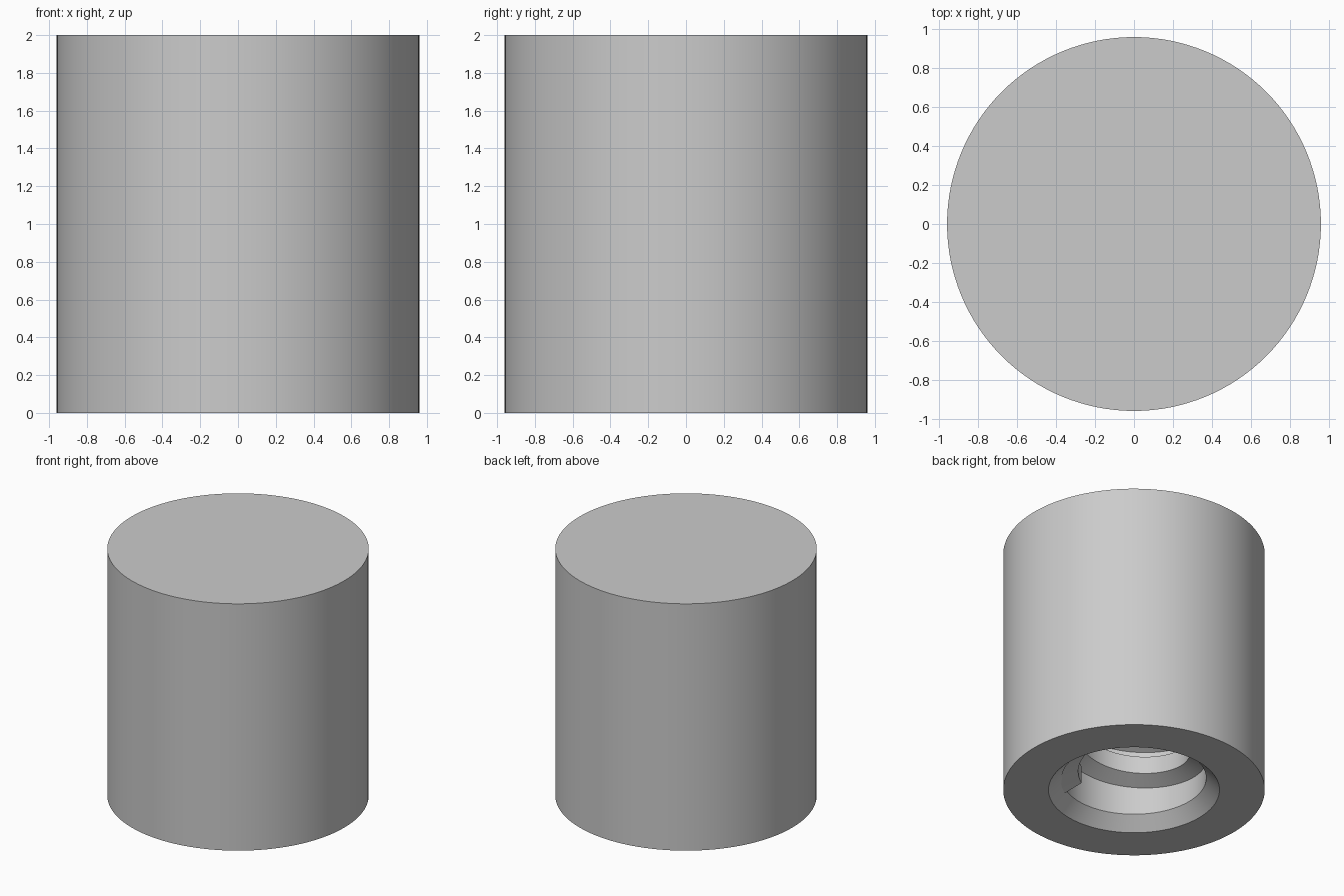
import bpy, bmesh, math
from mathutils import Vector

cube = bpy.data.objects.get("Cube")
if cube:
    bpy.data.objects.remove(cube, do_unlink=True)

HEIGHT, OUTER, MOUTH = 2.0, 0.96, 0.628
ROOT, CREST = 0.53, 0.41
CHAMFER, DEPTH, PITCH = 0.10, 1.3, 0.30
SEGMENTS = 128

grey = bpy.data.materials.new("plain_grey")
grey.use_nodes = True
colour = (0.6, 0.6, 0.6, 1)
grey.diffuse_color = colour
grey.node_tree.nodes["Principled BSDF"].inputs["Base Color"].default_value = colour


def finish(bm, name):
    bmesh.ops.recalc_face_normals(bm, faces=bm.faces)
    mesh = bpy.data.meshes.new(name)
    bm.to_mesh(mesh)
    bm.free()
    obj = bpy.data.objects.new(name, mesh)
    bpy.context.collection.objects.link(obj)
    mesh.materials.append(grey)
    bpy.ops.object.select_all(action="DESELECT")
    obj.select_set(True)
    bpy.context.view_layer.objects.active = obj
    bpy.ops.object.shade_smooth_by_angle(angle=math.radians(25))
    return obj


# Solid body with a chamfered blind hole in its base
bm = bmesh.new()
profile = [(0, HEIGHT), (OUTER, HEIGHT), (OUTER, 0), (MOUTH, 0),
           (ROOT, CHAMFER), (ROOT, DEPTH), (0, DEPTH)]
verts = [bm.verts.new((r, 0, z)) for r, z in profile]
edges = [bm.edges.new(pair) for pair in zip(verts, verts[1:])]
bmesh.ops.spin(bm, geom=verts + edges, cent=(0, 0, 0), axis=(0, 0, 1),
               angle=math.tau, steps=SEGMENTS)
bmesh.ops.remove_doubles(bm, verts=bm.verts, dist=0.0001)
finish(bm, "cylinder_body")

# Right-handed internal thread with a trapezoid section
bm = bmesh.new()
section = [(ROOT + 0.01, 0), (CREST, 0.06), (CREST, 0.20), (ROOT + 0.01, 0.26)]
base = 0.08
turns = (DEPTH - base - 0.27) / PITCH
steps = int(turns * 96)
rings = []
for i in range(steps + 1):
    turn = turns * i / steps
    angle = math.tau * turn - math.radians(60)
    rings.append([bm.verts.new((r * math.cos(angle), r * math.sin(angle),
                                base + z + PITCH * turn)) for r, z in section])
for a, b in zip(rings, rings[1:]):
    for j in range(4):
        k = (j + 1) % 4
        bm.faces.new((a[j], a[k], b[k], b[j]))
bm.faces.new(rings[0])
bm.faces.new(rings[-1])
finish(bm, "internal_thread")
